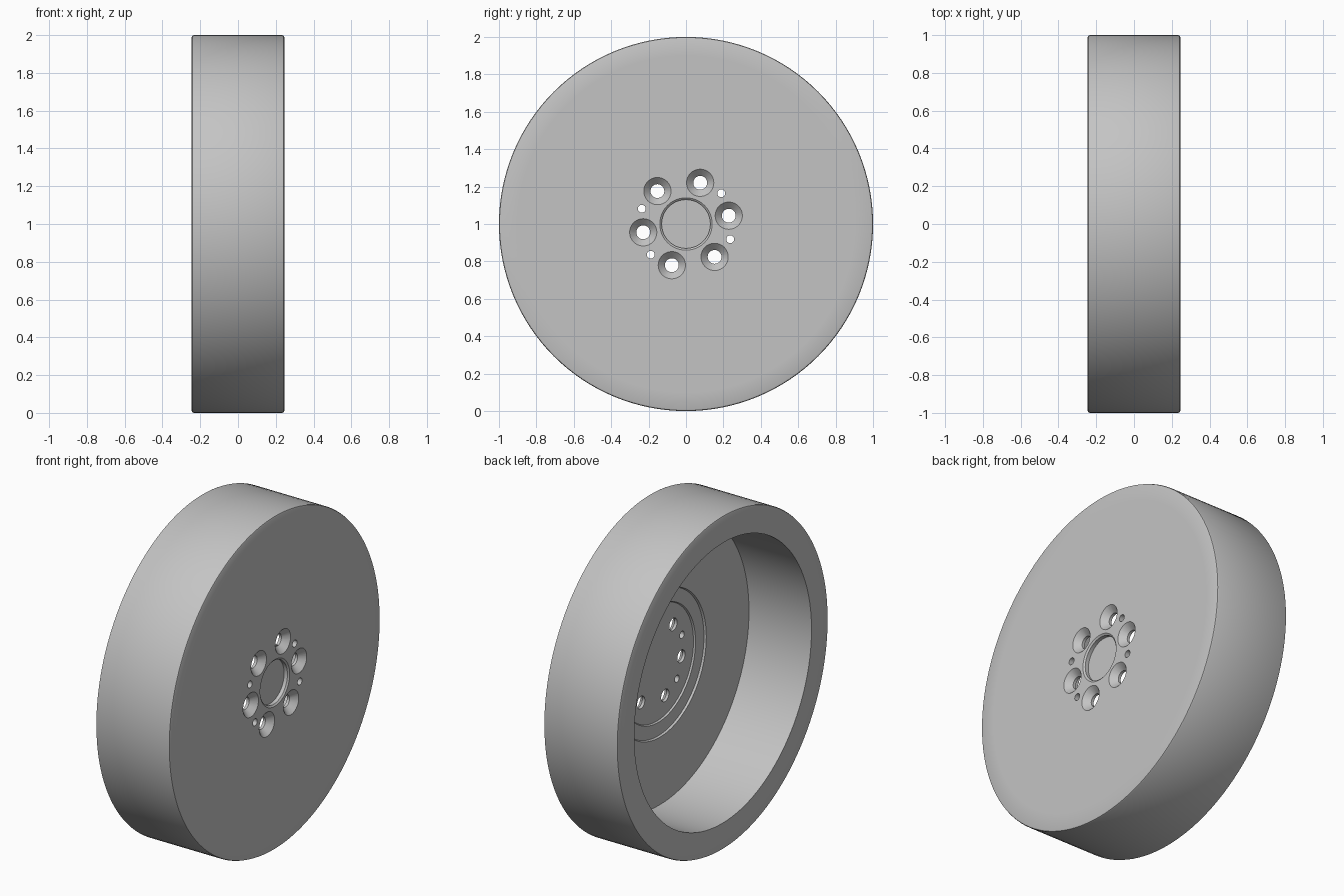
import bpy, bmesh
from math import cos, sin, pi, radians
from mathutils import Vector, Matrix

if "Cube" in bpy.data.objects:
    bpy.data.objects.remove(bpy.data.objects["Cube"])

grey = bpy.data.materials.new("light grey metal")
grey.use_nodes = True
colour = (0.55, 0.55, 0.55, 1)
grey.diffuse_color = colour
grey.node_tree.nodes["Principled BSDF"].inputs["Base Color"].default_value = colour

HALF = 0.245    # half the width of the wheel
FLOOR = 0.17    # inner face of the web
CENTRE = Vector((0, 0, 1))


def lathe(name, profile, segments=128, centre=CENTRE, closed=False):
    """Turn a list of (x, radius) points around the x axis."""
    bm = bmesh.new()
    verts = [bm.verts.new((x, 0, r)) for x, r in profile]
    pairs = list(zip(verts, verts[1:]))
    if closed:
        pairs.append((verts[-1], verts[0]))
    edges = [bm.edges.new(p) for p in pairs]
    bmesh.ops.spin(bm, geom=verts + edges, cent=(0, 0, 0), axis=(1, 0, 0),
                   angle=2 * pi, steps=segments, use_merge=False)
    bmesh.ops.remove_doubles(bm, verts=bm.verts, dist=1e-5)
    bmesh.ops.recalc_face_normals(bm, faces=bm.faces)
    bmesh.ops.transform(bm, matrix=Matrix.Translation(centre), verts=bm.verts)
    mesh = bpy.data.meshes.new(name)
    bm.to_mesh(mesh)
    bm.free()
    mesh.materials.append(grey)
    ob = bpy.data.objects.new(name, mesh)
    bpy.context.collection.objects.link(ob)
    return ob


def activate(ob):
    bpy.ops.object.select_all(action='DESELECT')
    ob.select_set(True)
    bpy.context.view_layer.objects.active = ob


def hole_centre(radius, degrees):
    a = radians(degrees)
    return CENTRE + Vector((0, radius * cos(a), radius * sin(a)))


# Outer tread band with softened edges
b = 0.01
band = lathe("outer_band", [
    (-HALF, 0.9), (-HALF, 1 - b), (-HALF + b * 0.3, 1 - b * 0.3), (-HALF + b, 1),
    (HALF - b, 1), (HALF - b * 0.3, 1 - b * 0.3), (HALF, 1 - b), (HALF, 0.9)],
    closed=True)

# Dished body: blind bore outside, stepped recess inside
body = lathe("wheel_body", [
    (HALF - 0.03, 0), (HALF - 0.03, 0.13), (HALF - 0.008, 0.13), (HALF, 0.14),
    (HALF, 0.9), (-HALF, 0.9), (-HALF, 0.84),
    (FLOOR, 0.84), (FLOOR, 0.435), (FLOOR + 0.012, 0.43),
    (FLOOR + 0.012, 0.35), (FLOOR + 0.022, 0.345), (FLOOR + 0.022, 0)])

# Countersunk bolt holes and small pin holes
cutters = []
for i in range(6):
    cutters.append(lathe("bolt_hole_cutter", [
        (0.1, 0), (0.1, 0.037), (HALF - 0.036, 0.037), (HALF, 0.073),
        (HALF + 0.01, 0.083), (HALF + 0.01, 0)], 32, hole_centre(0.233, 11 + 60 * i)))
for turn in (30, 150, 210, 330):
    cutters.append(lathe("pin_hole_cutter", [
        (0.1, 0), (0.1, 0.021), (0.3, 0.021), (0.3, 0)], 24,
        hole_centre(0.25, 11 + turn)))

for cutter in cutters:
    cutter.hide_render = True
    activate(body)
    cut = body.modifiers.new("hole", 'BOOLEAN')
    cut.operation = 'DIFFERENCE'
    cut.solver = 'EXACT'
    cut.object = cutter
    bpy.ops.object.modifier_apply(modifier=cut.name)
    bpy.data.objects.remove(cutter)

for ob in (band, body):
    activate(ob)
    bpy.ops.object.shade_smooth_by_angle(angle=radians(30))
